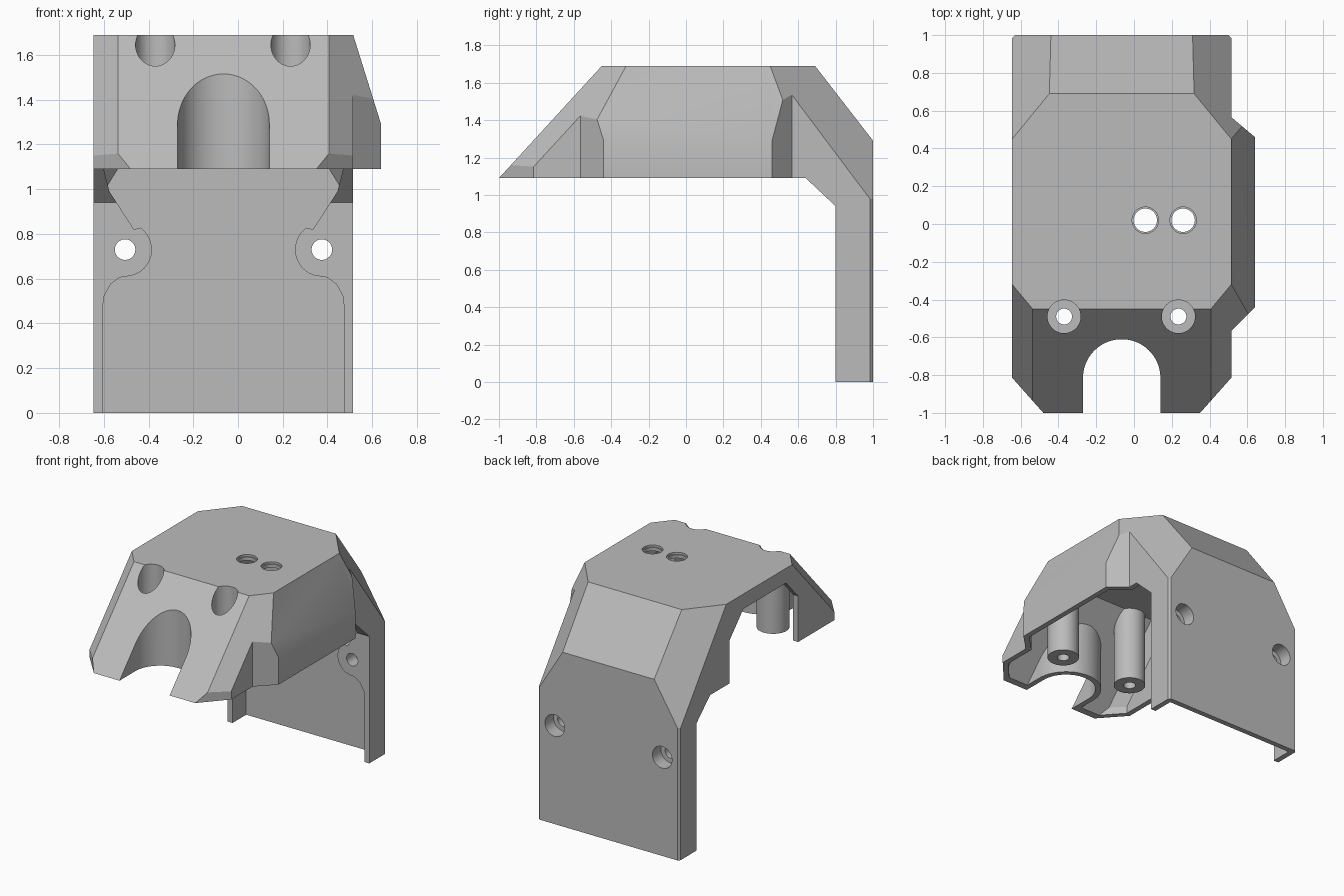
import bpy, bmesh, math
from mathutils import Vector

cube = bpy.data.objects.get("Cube")
if cube:
    bpy.data.objects.remove(cube, do_unlink=True)

CX = -0.065      # symmetry line of the main body
WALL = 0.04

grey = bpy.data.materials.new("plain grey")
grey.use_nodes = True
grey.diffuse_color = (0.5, 0.5, 0.5, 1)
grey.node_tree.nodes["Principled BSDF"].inputs["Base Color"].default_value = (0.5, 0.5, 0.5, 1)


def to_object(name, bm):
    bmesh.ops.recalc_face_normals(bm, faces=bm.faces)
    mesh = bpy.data.meshes.new(name)
    bm.to_mesh(mesh)
    bm.free()
    mesh.materials.append(grey)
    obj = bpy.data.objects.new(name, mesh)
    bpy.context.collection.objects.link(obj)
    return obj


def convex(name, planes, inset):
    """Solid left after slicing a big block by planes moved inward by inset."""
    bm = bmesh.new()
    bmesh.ops.create_cube(bm, size=8)
    for point, normal in planes:
        n = Vector(normal).normalized()
        cut = bmesh.ops.bisect_plane(bm, geom=bm.verts[:] + bm.edges[:] + bm.faces[:], dist=1e-6,
                                     plane_co=Vector(point) - n * inset, plane_no=n, clear_outer=True)
        edges = [e for e in cut["geom_cut"] if isinstance(e, bmesh.types.BMEdge)]
        if edges:
            bmesh.ops.contextual_create(bm, geom=edges)
    return to_object(name, bm)


def prism(name, points, axis, low, high):
    """Extrude a 2D outline along the given axis."""
    place = {"x": lambda a, b, c: (c, a, b), "y": lambda a, b, c: (a, c, b),
             "z": lambda a, b, c: (a, b, c)}[axis]
    bm = bmesh.new()
    face = bm.faces.new([bm.verts.new(place(a, b, low)) for a, b in points])
    top = bmesh.ops.extrude_face_region(bm, geom=[face])["geom"]
    move = Vector(place(0, 0, high - low))
    bmesh.ops.translate(bm, verts=[v for v in top if isinstance(v, bmesh.types.BMVert)], vec=move)
    return to_object(name, bm)


def arc(x, y, r, start=0, end=360, steps=40):
    last = steps if end - start == 360 else steps - 1
    return [(x + r * math.cos(math.radians(start + (end - start) * i / last)),
             y + r * math.sin(math.radians(start + (end - start) * i / last))) for i in range(steps)]


def combine(target, operation, *tools):
    for tool in tools:
        mod = target.modifiers.new("cut", "BOOLEAN")
        mod.operation, mod.solver, mod.object = operation, "EXACT", tool
        bpy.context.view_layer.objects.active = target
        bpy.ops.object.modifier_apply(modifier=mod.name)
        bpy.data.objects.remove(tool, do_unlink=True)


# Planes that bound the cover
common = [((0, 0, 1.69), (0, 0, 1)), ((0, -1, 1.09), (0, -0.6, 0.55)),
          ((0, 0.69, 1.69), (0, 0.4, 0.31)), ((0, 1, 0), (0, 1, 0))]
for s in (1, -1):
    common += [((CX + s * 0.375, 0.70, 1.69), (s * 0.1, 0.082, 0.0615)),
               ((CX + s * 0.48, -0.44, 1.69), (s * 0.072, -0.06, 0.055)),
               ((CX + s * 0.415, -1, 0), (s * 0.18, -0.16, 0)),
               ((CX + s * 0.565, 1, 0), (s, 1, 0))]
sides = [((CX + s * 0.58, 0, 0), (s, 0, 0)) for s in (1, -1)]
bulge = [((0.64, 0, 0), (1, 0, 0)), ((0.64, 0, 1.29), (0.4, 0, 0.125)),
         ((0.64, 0.46, 0), (0.11, 0.13, 0)), ((0.64, -0.44, 0), (1, -1, 0)),
         ((0.4, 0, 0), (-1, 0, 0))]


def body(name, inset, floor, bulge_floor):
    solid = convex(name, common + sides + [((0, 0, floor + inset), (0, 0, -1))], inset)
    side = convex("side_bulge", common + bulge + [((0, 0, bulge_floor + inset), (0, 0, -1))], inset)
    combine(solid, "UNION", side)
    return solid


# Outer form, cut away below the hood and in front of the back panel
cover = body("cover_shell", 0, 0, 1.09)
under = [(-4, -1), (0.8, -1), (0.8, 0.94), (0.64, 1.09), (-4, 1.09)]
lower = prism("lower_cut", under, "x", -2, 0.6)
main_only = convex("main_trim", [((0, 0, 1.09), (0, 0, 1))], 0)
bpy.data.objects.remove(main_only, do_unlink=True)
combine(cover, "DIFFERENCE", lower)

# Hollow inside, leaving posts, channel wall and screw bosses
hollow = body("hollow", WALL, -1, 0.9)


def channel(name, r):
    return prism(name, arc(CX, -0.815, r, 0, 180) + [(CX - r, -2), (CX + r, -2)], "z", -1.5, 2)


posts = (-0.37, 0.235)
combine(hollow, "DIFFERENCE", channel("channel_wall", 0.205 + WALL))
for x in posts:
    combine(hollow, "DIFFERENCE", prism("post", arc(x, -0.49, 0.11), "z", 0.5, 2))
for s in (1, -1):
    outline = [(0.7, 0.46), (0.54, 0.46), (0.535, 0.52), (0.505, 0.575), (0.465, 0.605)]
    outline += arc(0.44, 0.73, 0.12, 270, 125, 16)
    outline += [(0.40, 0.82), (0.51, 0.99), (0.535, 1.09), (0.7, 1.09)]
    combine(hollow, "DIFFERENCE",
            prism("screw_boss", [(CX + s * a, b) for a, b in outline], "y", 0.55, 1.5))
combine(cover, "DIFFERENCE", hollow)

# Front channel and open side
combine(cover, "DIFFERENCE", channel("front_channel", 0.205))
opening = [(0.41, 1.0), (0.41, 1.41), (0.25, 1.58), (-0.25, 1.58), (-0.39, 1.43), (-0.39, 1.0)]
combine(cover, "DIFFERENCE", prism("side_opening", opening, "x", -1, -0.59))

# Screw holes in posts, roof and back panel
for x in posts:
    combine(cover, "DIFFERENCE", prism("post_bore", arc(x, -0.49, 0.088), "z", 1.2, 2),
            prism("post_hole", arc(x, -0.49, 0.042), "z", 0.9, 1.5))
for x in (0.06, 0.26):
    combine(cover, "DIFFERENCE", prism("roof_hole", arc(x, 0.02, 0.062), "z", 1.5, 2),
            prism("roof_hole_rim", arc(x, 0.02, 0.07), "z", 1.675, 2))
for s in (1, -1):
    combine(cover, "DIFFERENCE", prism("panel_hole", arc(CX + s * 0.44, 0.73, 0.046), "y", 0.5, 1.2),
            prism("panel_bore", arc(CX + s * 0.44, 0.73, 0.08), "y", 0.9, 1.2))

bpy.ops.object.select_all(action="DESELECT")
cover.select_set(True)
bpy.context.view_layer.objects.active = cover
bpy.ops.object.shade_smooth_by_angle(angle=math.radians(25))
